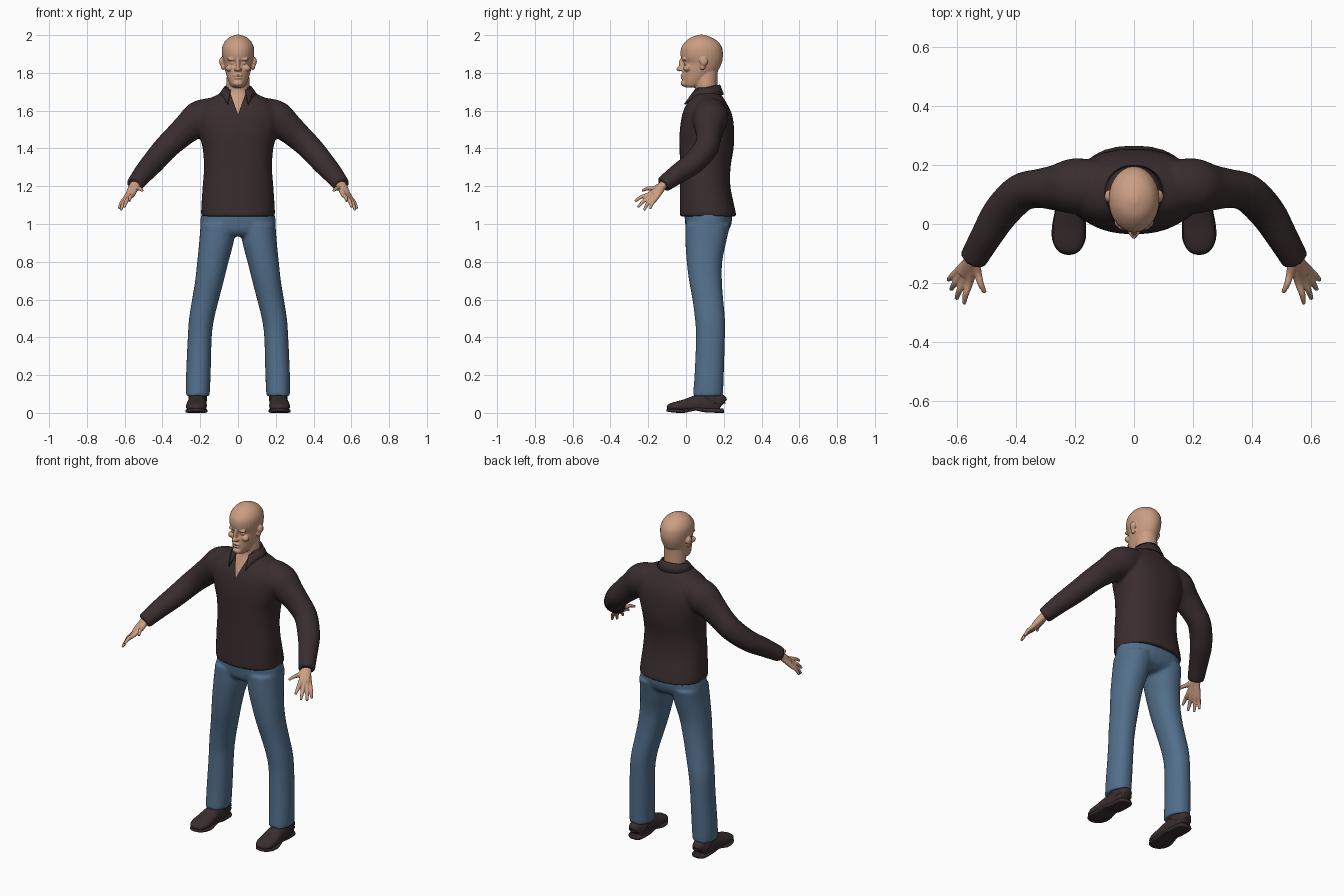
import bpy, bmesh, math
from mathutils import Vector

if "Cube" in bpy.data.objects:
    bpy.data.objects.remove(bpy.data.objects["Cube"])


def material(name, rgb):
    m = bpy.data.materials.new(name)
    m.use_nodes = True
    m.diffuse_color = (*rgb, 1)
    m.node_tree.nodes["Principled BSDF"].inputs["Base Color"].default_value = (*rgb, 1)
    return m


SKIN = material("skin", (0.60, 0.34, 0.225))
BROWN = material("dark brown cloth", (0.042, 0.026, 0.028))
DENIM = material("blue denim", (0.085, 0.16, 0.26))


def spline(rings, sub=4):
    """Catmull-Rom interpolation of ring values."""
    pts = [Vector(r) for r in rings]
    out = []
    for i in range(len(pts) - 1):
        a, b, c, d = pts[max(i - 1, 0)], pts[i], pts[i + 1], pts[min(i + 2, len(pts) - 1)]
        for k in range(sub):
            t = k / sub
            out.append(b + (c - a) * (t / 2) + (a * 2 - b * 5 + c * 4 - d) * (t * t / 2)
                       + (b * 3 - a - c * 3 + d) * (t ** 3 / 2))
    return out + [pts[-1]]


def loft(bm, rings, follow=False, power=2.0, n=28, side=1, floor=None):
    """Closed tube through rings (x, y, z, rx, ry); follow turns them square to the path."""
    rows = spline(rings)
    loops = []
    for i, r in enumerate(rows):
        u, v = Vector((1, 0, 0)), Vector((0, 1, 0))
        if follow:
            t = (Vector(rows[min(i + 1, len(rows) - 1)][:3]) - Vector(rows[max(i - 1, 0)][:3])).normalized()
            u = t.cross(Vector((0, 0, 1))).normalized()
            v = u.cross(t)
        loop = []
        for k in range(n):
            a = math.tau * k / n
            c, s = math.cos(a), math.sin(a)
            p = (Vector(r[:3]) + u * (r[3] * math.copysign(abs(c) ** (2 / power), c))
                 + v * (r[4] * math.copysign(abs(s) ** (2 / power), s)))
            if floor is not None:
                p.z = max(p.z, floor)
            loop.append(bm.verts.new((p.x * side, p.y, p.z)))
        loops.append(loop)
    for a, b in zip(loops, loops[1:]):
        for k in range(n):
            bm.faces.new((a[k], a[k - 1], b[k - 1], b[k]))
    bm.faces.new(loops[0])
    bm.faces.new(loops[-1][::-1])


def stack(bm, sections, x=0, **kw):
    """Upright loft from sections (z, half width, front y, back y)."""
    loft(bm, [(x, (f + b) / 2, z, w, (b - f) / 2) for z, w, f, b in sections], **kw)


def ball(bm, loc, scale):
    new = bmesh.ops.create_uvsphere(bm, u_segments=16, v_segments=10, radius=1)["verts"]
    for v in new:
        v.co = Vector([c * s + l for c, s, l in zip(v.co, scale, loc)])


def finish(bm, name, mat, voxel=None, smooth=0):
    """Make the object; optionally fuse its parts into one soft skin."""
    bmesh.ops.recalc_face_normals(bm, faces=bm.faces[:])
    mesh = bpy.data.meshes.new(name)
    bm.to_mesh(mesh)
    bm.free()
    ob = bpy.data.objects.new(name, mesh)
    bpy.context.collection.objects.link(ob)
    if voxel:
        rm = ob.modifiers.new("fuse", "REMESH")
        rm.mode, rm.voxel_size = "VOXEL", voxel
        sm = ob.modifiers.new("soften", "SMOOTH")
        sm.factor, sm.iterations = 0.5, smooth
        dg = bpy.context.evaluated_depsgraph_get()
        ob.data = bpy.data.meshes.new_from_object(ob.evaluated_get(dg))
        ob.modifiers.clear()
    ob.data.materials.clear()
    ob.data.materials.append(mat)
    for p in ob.data.polygons:
        p.use_smooth = True
    return ob


# Head with face, ears and neck
bm = bmesh.new()
stack(bm, [(1.722, .025, .0, .05), (1.735, .04, -.016, .09), (1.76, .052, -.02, .12),
           (1.79, .062, -.02, .15), (1.82, .070, -.018, .175), (1.85, .076, -.012, .188),
           (1.88, .083, -.026, .195), (1.91, .086, -.029, .195), (1.94, .083, -.022, .188),
           (1.97, .067, .002, .165), (1.99, .042, .03, .13), (2.002, .012, .07, .095)])
stack(bm, [(1.5, .12, .002, .2), (1.58, .12, .002, .2), (1.65, .095, .03, .185),
           (1.70, .064, .048, .168), (1.75, .062, .046, .166), (1.84, .055, .05, .17)])
ball(bm, (0, -.022, 1.845), (.011, .017, .035))
ball(bm, (0, -.036, 1.82), (.013, .015, .012))
ball(bm, (0, -.019, 1.787), (.024, .010, .006))
ball(bm, (0, -.018, 1.773), (.021, .010, .006))
ball(bm, (0, -.012, 1.745), (.027, .016, .017))
for s in (1, -1):
    ball(bm, (s * .012, -.026, 1.817), (.009, .012, .008))
    ball(bm, (s * .030, -.009, 1.872), (.027, .013, .009))
    ball(bm, (s * .031, -.002, 1.852), (.014, .010, .007))
    ball(bm, (s * .046, .006, 1.825), (.021, .020, .018))
    ball(bm, (s * .086, .094, 1.86), (.014, .022, .024))
    ball(bm, (s * .080, .088, 1.833), (.011, .015, .018))
finish(bm, "head", SKIN, .004, 3)

# Hands: a bundle of fingers growing out of each wrist
FINGERS = {"thumb": ((.530, -.165, 1.190), (.505, -.232, 1.175)),
           "index": ((.556, -.192, 1.158), (.576, -.270, 1.120)),
           "middle": ((.572, -.185, 1.148), (.602, -.254, 1.088)),
           "ring": ((.585, -.173, 1.142), (.620, -.222, 1.073)),
           "little": ((.594, -.157, 1.140), (.630, -.190, 1.080))}
WRIST = Vector((.543, -.115, 1.212))
for s, label in ((1, "left"), (-1, "right")):
    bm = bmesh.new()
    for knuckle, tip in FINGERS.values():
        k, t = Vector(knuckle), Vector(tip)
        mid = k.lerp(t, .55) + Vector((.003, -.002, .006))
        loft(bm, [(*WRIST, .022, .02), (*k, .014, .013), (*mid, .011, .010), (*t, .007, .007)],
             follow=True, n=14, side=s)
    loft(bm, [(.505, -.05, 1.255, .03, .03), (.535, -.1, 1.222, .029, .025),
              (.555, -.14, 1.19, .03, .02), (.573, -.175, 1.156, .026, .014)],
         follow=True, n=16, side=s)
    finish(bm, label + "_hand", SKIN, .004, 2)

# Shirt: body and sleeves fused
bm = bmesh.new()
stack(bm, [(1.04, .196, -.032, .268), (1.10, .194, -.032, .255), (1.2, .187, -.032, .235),
           (1.3, .180, -.032, .236), (1.4, .187, -.034, .252), (1.48, .208, -.034, .255),
           (1.55, .222, -.026, .25), (1.60, .215, -.014, .236), (1.64, .185, .006, .215),
           (1.67, .14, .025, .197), (1.69, .098, .036, .184), (1.725, .068, .042, .173)],
      power=2.3, n=40)
for s in (1, -1):
    loft(bm, [(.12, .13, 1.60, .085, .075), (.20, .128, 1.56, .095, .095),
              (.265, .123, 1.51, .078, .080), (.325, .12, 1.457, .066, .071),
              (.385, .105, 1.40, .065, .066), (.45, .04, 1.325, .062, .060),
              (.50, -.04, 1.268, .054, .053), (.547, -.122, 1.208, .047, .043)],
         follow=True, side=s)
shirt = finish(bm, "shirt", BROWN, .009, 5)

# Open neckline cut as a V
bm = bmesh.new()
bm.from_mesh(shirt.data)
V_BASE, V_SLOPE = 1.58, .36
for s in (1, -1):
    bmesh.ops.bisect_plane(bm, geom=bm.verts[:] + bm.edges[:] + bm.faces[:],
                           plane_co=(0, 0, V_BASE), plane_no=(s, 0, -V_SLOPE))
gone = [f for f in bm.faces for c in [f.calc_center_median()]
        if c.y < .08 and abs(c.x) < (c.z - V_BASE) * V_SLOPE]
bmesh.ops.delete(bm, geom=gone, context="FACES")
bm.to_mesh(shirt.data)
bm.free()

# Folded collar with two front points
bm = bmesh.new()
rows = []
STEPS = 36
for i in range(STEPS + 1):
    a = math.radians(34 + (360 - 68) * i / STEPS)
    c, s = math.cos(a), math.sin(a)
    f = max(0, c) ** 4
    top = Vector((.071 * s, .107 - .070 * c, 1.722 - .015 * c))
    low = Vector((.098 * s, .107 - .090 * c - .085 * f, 1.685 - .11 * f))
    rows.append([bm.verts.new(top.lerp(low, t)) for t in (0, .5, 1)])
for p, q in zip(rows, rows[1:]):
    for k in range(2):
        bm.faces.new((p[k], p[k + 1], q[k + 1], q[k]))
collar = finish(bm, "collar", BROWN)
solid = collar.modifiers.new("thickness", "SOLIDIFY")
solid.thickness, solid.offset = .008, 0

# Jeans: hips and two legs fused
LEG = [(.09, -.275, .150, .036, .196), (.2, -.275, .145, .045, .2), (.4, -.266, .139, .053, .206),
       (.5, -.259, .126, .047, .206), (.6, -.243, .101, .034, .197), (.7, -.227, .075, .016, .19),
       (.8, -.216, .050, .004, .192), (.9, -.206, .024, -.003, .212), (1.0, -.198, .01, -.003, .235)]
bm = bmesh.new()
stack(bm, [(.935, .10, .03, .18), (.96, .17, .005, .22), (1.0, .198, -.004, .240),
           (1.05, .194, -.008, .243), (1.09, .180, -.005, .230)], power=2.3)
for s in (1, -1):
    loft(bm, [((-o + i) / 2, (f + b) / 2, z, (-o - i) / 2, (b - f) / 2) for z, o, i, f, b in LEG],
         power=2.2, side=s)
finish(bm, "jeans", DENIM, .009, 4)

# Shoes with soles and heels
for s, label in ((1, "left"), (-1, "right")):
    bm = bmesh.new()
    loft(bm, [(.214, .195, .045, .022, .03), (.214, .18, .052, .04, .05), (.214, .12, .052, .048, .055),
              (.216, .06, .048, .049, .048), (.219, .0, .040, .054, .034), (.221, -.05, .034, .054, .026),
              (.221, -.085, .028, .040, .020), (.221, -.1, .024, .014, .010)],
         follow=True, power=2.4, side=s, floor=.012)
    loft(bm, [(.214, .16, .05, .046, .052), (.213, .13, .08, .05, .055), (.213, .12, .115, .045, .055)],
         side=s)
    finish(bm, label + "_shoe", BROWN)
    bm = bmesh.new()
    loft(bm, [(.214, .2, .012, .025, .012), (.214, .18, .012, .044, .012), (.214, .10, .015, .048, .012),
              (.217, .05, .02, .05, .008), (.220, -.01, .010, .058, .010), (.221, -.055, .011, .056, .010),
              (.221, -.09, .014, .038, .009), (.221, -.103, .016, .014, .007)],
         follow=True, power=4, side=s, floor=0)
    finish(bm, label + "_sole", BROWN)
